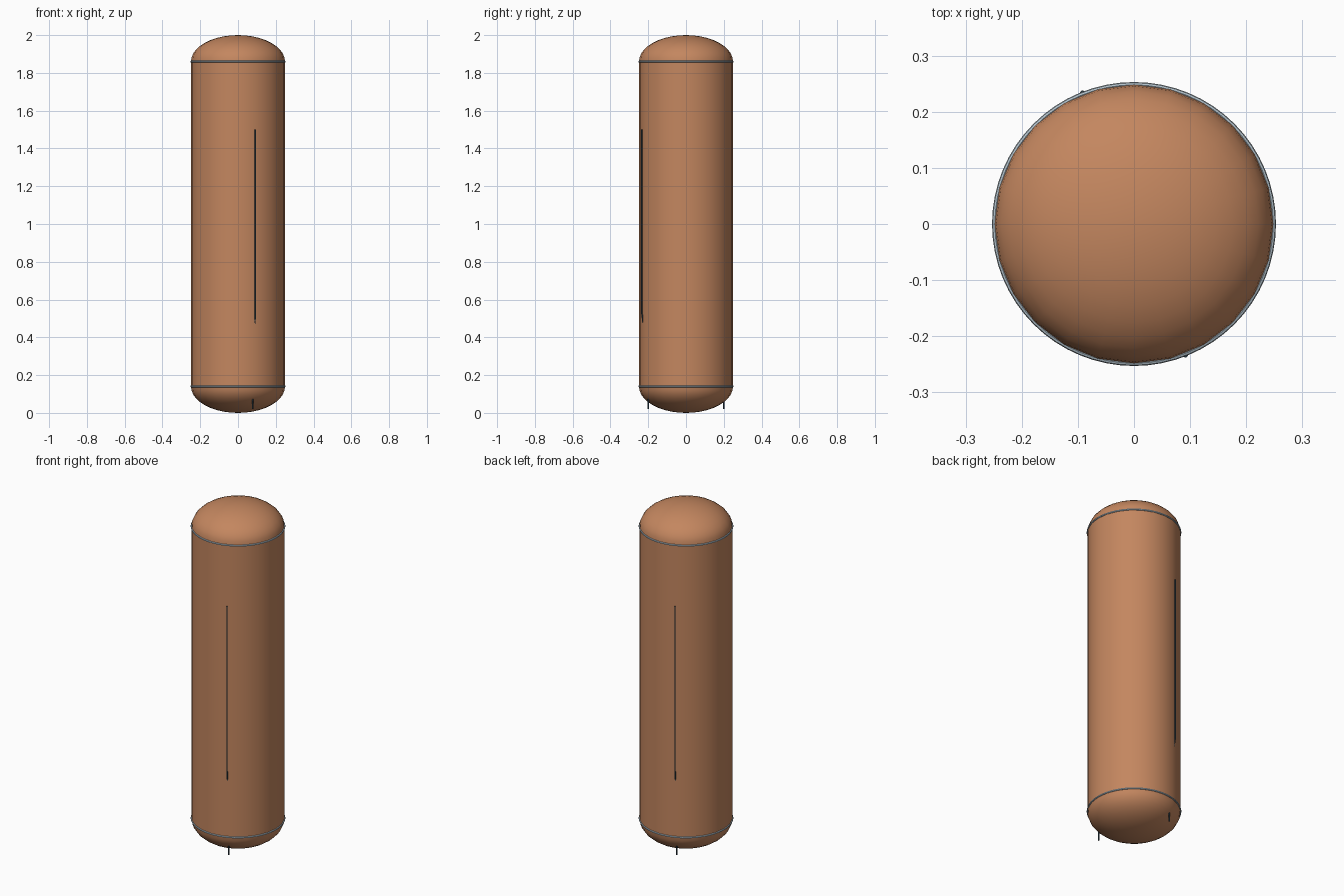
import bpy, bmesh, math
from mathutils import Matrix, Vector

cube = bpy.data.objects.get("Cube")
if cube:
    bpy.data.objects.remove(cube, do_unlink=True)

RADIUS, SIDES = 0.249, 24
LOW, HIGH = 0.14, 1.86
DOME = 0.14


def material(name, rgb):
    mat = bpy.data.materials.new(name)
    mat.use_nodes = True
    mat.diffuse_color = (*rgb, 1)
    mat.node_tree.nodes["Principled BSDF"].inputs["Base Color"].default_value = (*rgb, 1)
    return mat


copper = material("copper", (0.55, 0.24, 0.115))
steel = material("pale steel", (0.45, 0.54, 0.60))
slate = material("dark slate", (0.03, 0.055, 0.075))


def finish(name, bm, mat):
    bmesh.ops.recalc_face_normals(bm, faces=bm.faces)
    mesh = bpy.data.meshes.new(name)
    bm.to_mesh(mesh)
    bm.free()
    mesh.materials.append(mat)
    obj = bpy.data.objects.new(name, mesh)
    bpy.context.collection.objects.link(obj)
    bpy.ops.object.select_all(action="DESELECT")
    obj.select_set(True)
    bpy.context.view_layer.objects.active = obj
    bpy.ops.object.shade_smooth_by_angle(angle=math.radians(40))
    return obj


def lathe(name, profile, sides, mat, closed=False):
    """Revolve (radius, height) points around the upright axis."""
    bm = bmesh.new()
    verts = [bm.verts.new((0, r, z)) for r, z in profile]
    edges = [bm.edges.new(pair) for pair in zip(verts, verts[1:])]
    if closed:
        edges.append(bm.edges.new((verts[-1], verts[0])))
    bmesh.ops.spin(bm, geom=verts + edges, axis=(0, 0, 1), cent=(0, 0, 0),
                   angle=math.tau, steps=sides, use_duplicate=False)
    bmesh.ops.remove_doubles(bm, verts=bm.verts, dist=0.0001)
    return finish(name, bm, mat)


# Tank body and its two rounded ends
lathe("tank_body", [(RADIUS, LOW), (RADIUS, HIGH)], SIDES, copper)
arc = [i * math.pi / 2 / 10 for i in range(11)]
for name, base, sign in (("top_dome", HIGH, 1), ("bottom_dome", LOW, -1)):
    lathe(name, [(RADIUS * math.cos(a), base + sign * DOME * math.sin(a)) for a in arc],
          SIDES, copper)

# Seam rings where the ends meet the body
for name, z in (("top_seam_ring", HIGH), ("bottom_seam_ring", LOW)):
    circle = [i * math.tau / 8 for i in range(8)]
    lathe(name, [(0.248 + 0.005 * math.cos(a), z + 0.005 * math.sin(a)) for a in circle],
          64, steel, closed=True)


# Thin rods that run down the side, pass into the tank and leave through the bottom
def rod(name, angle):
    path = [(0.2515, 1.5), (0.2515, 0.53), (0.243, 0.47), (0.214, 0.1), (0.214, 0.02)]
    out = Vector((math.cos(angle), math.sin(angle), 0))
    side = Vector((-out.y, out.x, 0))
    bm = bmesh.new()
    rings = []
    for r, z in path:
        centre = out * r + Vector((0, 0, z))
        rings.append([bm.verts.new(centre + 0.004 * (out * math.cos(a) + side * math.sin(a)))
                      for a in (i * math.tau / 8 for i in range(8))])
    for lower, upper in zip(rings, rings[1:]):
        for i in range(8):
            j = (i + 1) % 8
            bm.faces.new((lower[i], lower[j], upper[j], upper[i]))
    bm.faces.new(rings[0])
    bm.faces.new(rings[-1])
    finish(name, bm, slate)


rod("front_rod", math.radians(-68.5))
rod("back_rod", math.radians(111.5))
